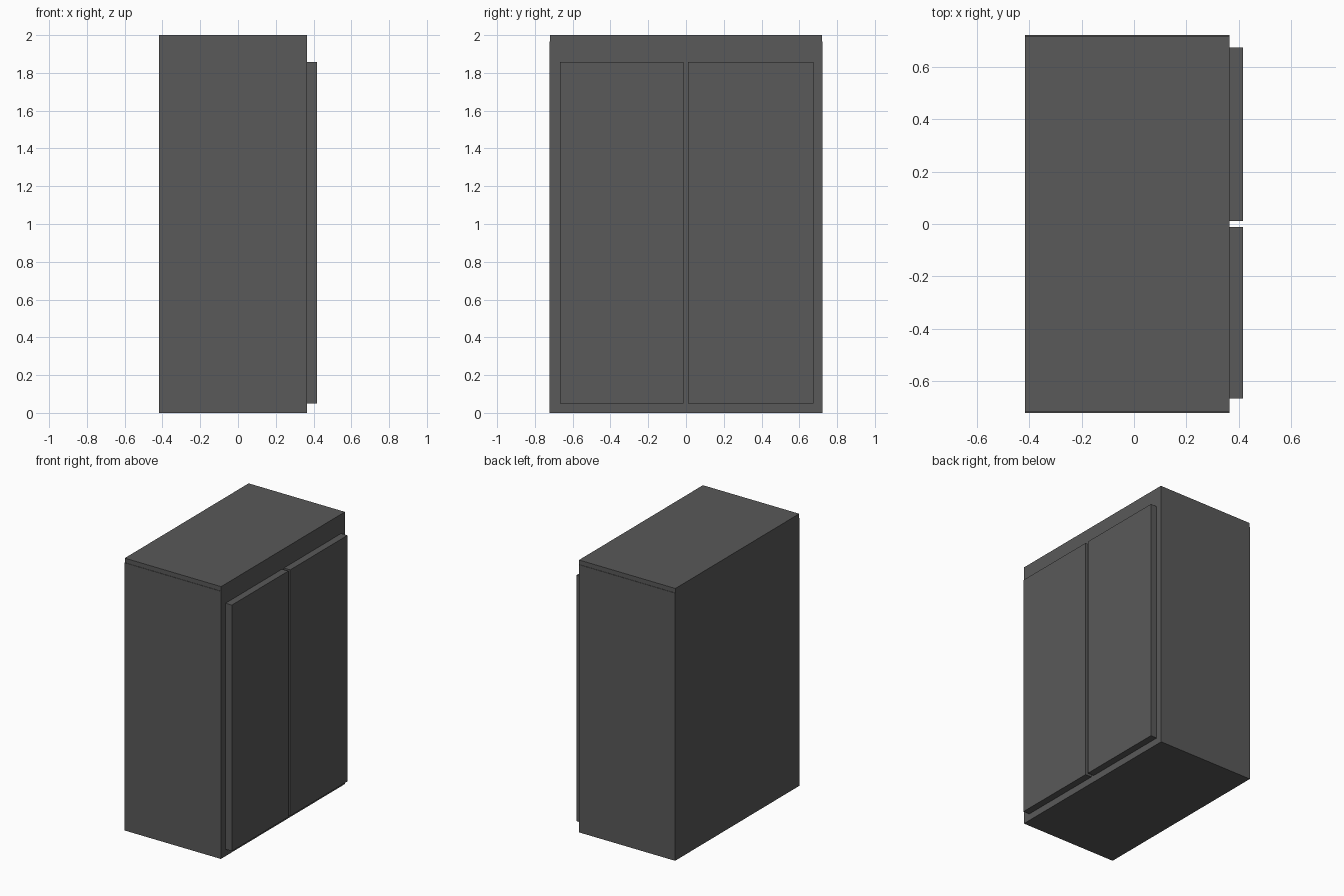
import bpy

if "Cube" in bpy.data.objects:
    bpy.data.objects.remove(bpy.data.objects["Cube"])

# One flat colour for the whole cabinet
grey = bpy.data.materials.new("dark grey")
grey.diffuse_color = (0.1, 0.1, 0.1, 1)
grey.use_nodes = True
grey.node_tree.nodes["Principled BSDF"].inputs["Base Color"].default_value = grey.diffuse_color


def box(name, x, y, z):
    """Box from (min, max) extents on each axis."""
    spans = (x, y, z)
    bpy.ops.mesh.primitive_cube_add(size=1, location=[(a + b) / 2 for a, b in spans])
    ob = bpy.context.object
    ob.name = name
    ob.scale = [b - a for a, b in spans]
    bpy.ops.object.transform_apply(location=False, rotation=False, scale=True)
    ob.data.materials.append(grey)
    return ob


BACK, FACE, DOOR_FACE = -0.417, 0.366, 0.417

# Cabinet carcass and the slightly narrower top board
box("cabinet_body", (BACK, FACE), (-0.722, 0.722), (0, 1.967))
box("top_board", (BACK, FACE), (-0.719, 0.719), (1.967, 2.0))

# Two doors standing proud of the +x face, with a narrow gap between them
for name, span in (("left_door", (-0.667, -0.012)), ("right_door", (0.011, 0.675))):
    box(name, (FACE, DOOR_FACE), span, (0.05, 1.858))
